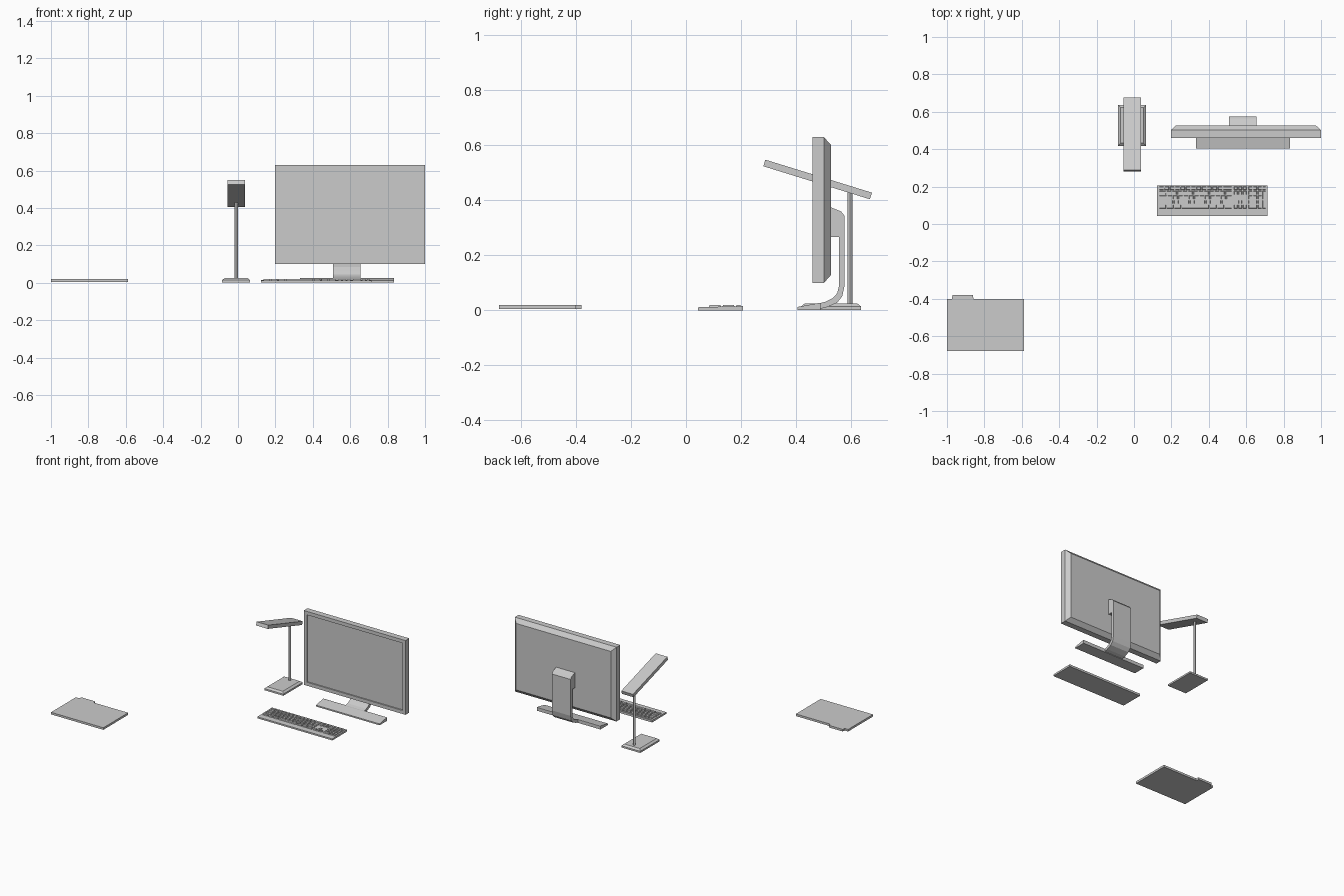
import bpy, bmesh, math
from mathutils import Matrix, Vector

if "Cube" in bpy.data.objects:
    bpy.data.objects.remove(bpy.data.objects["Cube"])


def finish(bm, name):
    bmesh.ops.recalc_face_normals(bm, faces=bm.faces)
    me = bpy.data.meshes.new(name)
    bm.to_mesh(me)
    bm.free()
    ob = bpy.data.objects.new(name, me)
    bpy.context.collection.objects.link(ob)
    return ob


def prism(name, pts, axis, a, b):
    """Extrude a profile: axis 'x' takes (y, z) points, axis 'z' takes (x, y)."""
    bm = bmesh.new()
    place = (lambda p: (a, *p)) if axis == 'x' else (lambda p: (*p, a))
    face = bm.faces.new([bm.verts.new(place(p)) for p in pts])
    ext = bmesh.ops.extrude_face_region(bm, geom=[face])['geom']
    step = Vector((b - a, 0, 0)) if axis == 'x' else Vector((0, 0, b - a))
    bmesh.ops.translate(bm, vec=step,
                        verts=[v for v in ext if isinstance(v, bmesh.types.BMVert)])
    return finish(bm, name)


def add_block(bm, lo, hi, taper=0.0):
    """Box between two corners; its top face shrinks by taper on each side."""
    c = (Vector(lo) + Vector(hi)) / 2
    d = Vector(hi) - Vector(lo)
    vs = bmesh.ops.create_cube(bm, size=1)['verts']
    for v in vs:
        t = taper if v.co.z > 0 else 0
        v.co = Vector((c.x + v.co.x * (d.x - 2 * t),
                       c.y + v.co.y * (d.y - 2 * t), c.z + v.co.z * d.z))


# monitor: recessed screen at the front, chamfered rim at the back
bm = bmesh.new()
add_block(bm, (0.197, 0.46, 0.10), (1.0, 0.502, 0.63))
bm.normal_update()
back = max(bm.faces, key=lambda f: f.calc_center_median().y)
bmesh.ops.inset_region(bm, faces=[back], thickness=0.028, depth=0.025,
                       use_even_offset=True)
front = min(bm.faces, key=lambda f: f.calc_center_median().y)
bmesh.ops.inset_region(bm, faces=[front], thickness=0.025, use_even_offset=True)
bmesh.ops.inset_region(bm, faces=[front], thickness=0.0005, depth=-0.008,
                       use_even_offset=True)
finish(bm, "monitor_screen")

# monitor stand: foot bar and bent neck with mounting block
prism("monitor_foot", [(0.405, 0.002), (0.405, 0.012), (0.48, 0.026),
                       (0.49, 0.026), (0.49, 0.002)], 'x', 0.332, 0.834)
prism("monitor_neck", [(0.482, 0.004), (0.515, 0.012), (0.55, 0.028),
                       (0.568, 0.05), (0.576, 0.085), (0.576, 0.345),
                       (0.564, 0.36), (0.526, 0.375), (0.526, 0.267),
                       (0.556, 0.267), (0.556, 0.085), (0.55, 0.062),
                       (0.535, 0.045), (0.51, 0.032), (0.48, 0.024)],
      'x', 0.508, 0.656)

# keyboard: wedge body and tapered keys
prism("keyboard_body", [(0.043, 0.0), (0.043, 0.011), (0.075, 0.012),
                        (0.207, 0.015), (0.207, 0.0)], 'x', 0.123, 0.714)
bm = bmesh.new()
pitch, gap, y0 = 0.0245, 0.0025, 0.081


def key(x, row, w, rows=1):
    add_block(bm, (x + gap, y0 + row * pitch + gap, 0.011),
              (x + w - gap, y0 + (row + rows) * pitch - gap, 0.019), 0.002)


for row in range(1, 5):
    first = (0.05, 0.045, 0.04, 0.028)[row - 1]
    step = 0.0285
    x = 0.133
    key(x, row, first)
    x += first
    while x + 2 * step < 0.525:
        key(x, row, step)
        x += step
    key(x, row, 0.525 - x)
for x, w in [(0.133, 0.04), (0.173, 0.04), (0.213, 0.04), (0.253, 0.15),
             (0.403, 0.04), (0.443, 0.04), (0.483, 0.042)]:
    key(x, 0, w)
for i in range(3):
    for row in (0, 3, 4):
        key(0.532 + i * 0.024, row, 0.024)
    for row in range(5):
        if not (row == 0 and i == 1):
            wide = 0.05 if (row == 0 and i == 0) else 0.025
            key(0.61 + i * 0.025, row, wide)
key(0.556, 1, 0.024)
key(0.685, 0, 0.022, 2)
key(0.685, 2, 0.022, 2)
key(0.685, 4, 0.022)
finish(bm, "keyboard_keys")

# desk lamp: base with sloped rim, pole, tilted head
bm = bmesh.new()
add_block(bm, (-0.085, 0.418, 0.002), (0.065, 0.637, 0.014))
add_block(bm, (-0.085, 0.418, 0.014), (0.065, 0.637, 0.025), 0.014)
bmesh.ops.remove_doubles(bm, verts=bm.verts, dist=0.0001)
inner = [f for f in bm.faces if abs(f.calc_center_median().z - 0.014) < 1e-4]
bmesh.ops.delete(bm, geom=inner, context='FACES_ONLY')
finish(bm, "lamp_base")

bm = bmesh.new()
bmesh.ops.create_cone(bm, cap_ends=True, segments=12, radius1=0.009, radius2=0.009,
                      depth=0.415, matrix=Matrix.Translation((-0.01, 0.597, 0.2275)))
finish(bm, "lamp_pole")
bpy.context.view_layer.objects.active = bpy.data.objects["lamp_pole"]
bpy.data.objects["lamp_pole"].select_set(True)
bpy.ops.object.shade_smooth_by_angle()

bm = bmesh.new()
add_block(bm, (-0.046, -0.203, -0.0125), (0.046, 0.203, 0.0125))
bmesh.ops.transform(bm, verts=bm.verts, matrix=Matrix.Translation((-0.009, 0.479, 0.476))
                    @ Matrix.Rotation(math.radians(-17.2), 4, 'X'))
finish(bm, "lamp_head")

# document folder with index tab
prism("folder", [(-1.0, -0.68), (-0.587, -0.68), (-0.587, -0.40), (-0.858, -0.40),
                 (-0.862, -0.38), (-0.97, -0.38), (-0.974, -0.40), (-1.0, -0.40)],
      'z', 0.004, 0.019)
